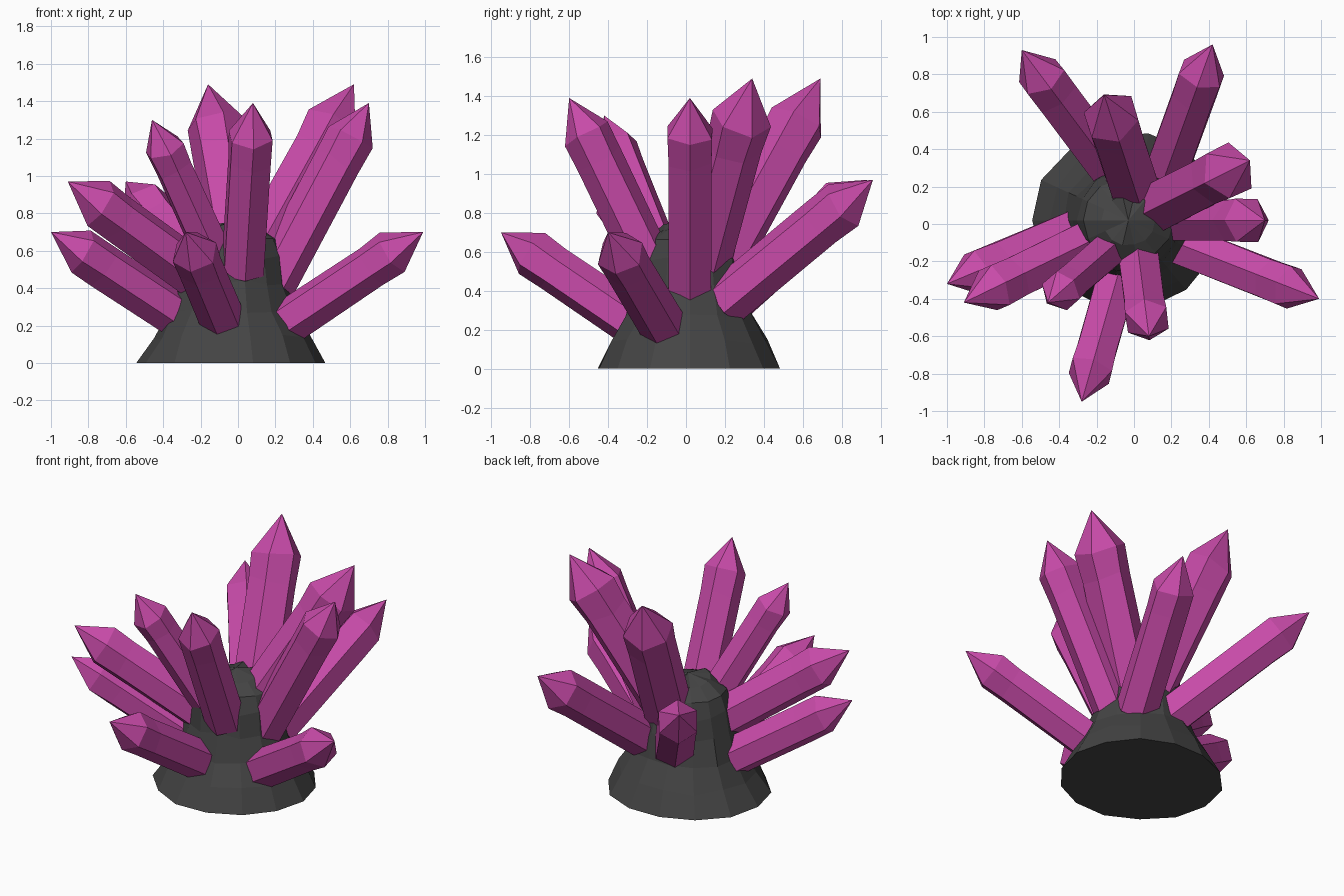
import bpy, bmesh, math, random
from mathutils import Vector

random.seed(4)
cube = bpy.data.objects.get("Cube")
if cube:
    bpy.data.objects.remove(cube)


def material(name, color):
    mat = bpy.data.materials.new(name)
    mat.use_nodes = True
    mat.diffuse_color = color
    bsdf = next(n for n in mat.node_tree.nodes if n.type == 'BSDF_PRINCIPLED')
    bsdf.inputs["Base Color"].default_value = color
    bsdf.inputs["Roughness"].default_value = 0.8
    return mat


def loft(name, rings, apex, mat):
    """Flat shaded skin through rings of points, closed by a floor and an apex."""
    bm = bmesh.new()
    loops = [[bm.verts.new(p) for p in ring] for ring in rings]
    n = len(loops[0])
    top = bm.verts.new(apex)
    bm.faces.new(loops[0])
    for low, high in zip(loops, loops[1:]):
        for i in range(n):
            j = (i + 1) % n
            bm.faces.new((low[i], low[j], high[j], high[i]))
    for i in range(n):
        bm.faces.new((loops[-1][i], loops[-1][(i + 1) % n], top))
    bmesh.ops.recalc_face_normals(bm, faces=bm.faces)
    mesh = bpy.data.meshes.new(name)
    bm.to_mesh(mesh)
    bm.free()
    mesh.materials.append(mat)
    obj = bpy.data.objects.new(name, mesh)
    bpy.context.collection.objects.link(obj)
    return obj


def crystal(name, base, tip, radius, mat):
    """Six sided prism with a corner facing up and a pointed end."""
    base, tip = Vector(base), Vector(tip)
    axis = (tip - base).normalized()
    side = axis.cross(Vector((0, 0, 1))).normalized()
    up = side.cross(axis)
    root = base - axis * 0.1
    shoulder = tip - axis * radius * 1.6
    notch = shoulder - axis * radius * 1.1

    def ring(center, scale, wobble):
        points = []
        for k in range(6):
            a = k * math.pi / 3
            r = radius * (scale + random.uniform(-wobble, wobble))
            slide = axis * random.uniform(-wobble, wobble) * radius * 3
            points.append(center + slide + (up * math.cos(a) + side * math.sin(a)) * r)
        return points

    rings = [ring(root, 0.97, 0), ring(notch, 0.96, 0.04), ring(shoulder, 1.0, 0.03)]
    return loft(name, rings, tip, mat)


stone = material("dark_stone", (0.058, 0.058, 0.058, 1))
magenta = material("magenta_crystal", (0.57, 0.068, 0.39, 1))

# Rock mound: flared foot, narrow neck, rounded top
profile = [(0.505, 0), (0.42, 0.14), (0.345, 0.28), (0.3, 0.43),
           (0.28, 0.56), (0.235, 0.66), (0.14, 0.73)]
sides = 14
rock_rings = []
for radius, z in profile:
    ring = []
    for k in range(sides):
        a = 2 * math.pi * k / sides
        r = radius * random.uniform(0.97, 1.03)
        lift = random.uniform(-0.015, 0.015) if z else 0
        ring.append((-0.03 + r * math.cos(a), 0.02 + 0.96 * r * math.sin(a), z + lift))
    rock_rings.append(ring)
loft("rock_mound", rock_rings, (-0.03, 0.02, 0.755), stone)

# Crystals: name, root centre, tip, radius
crystals = [
    ("low_left", (0.30, -0.13, 0.24), (0.99, -0.40, 0.70), 0.127),
    ("low_front", (-0.10, -0.32, 0.27), (-0.28, -0.95, 0.70), 0.127),
    ("low_right", (-0.33, -0.04, 0.26), (-1.0, -0.32, 0.70), 0.127),
    ("middle_right", (-0.25, -0.10, 0.49), (-0.91, -0.42, 0.97), 0.135),
    ("middle_back_right", (-0.12, 0.29, 0.40), (-0.60, 0.93, 0.97), 0.135),
    ("middle_back_left", (0.17, 0.27, 0.40), (0.42, 0.96, 0.97), 0.135),
    ("high_left", (0.21, 0.02, 0.47), (0.70, 0.02, 1.39), 0.13),
    ("high_front", (0.03, -0.21, 0.58), (0.08, -0.60, 1.39), 0.127),
    ("high_front_right", (-0.15, -0.15, 0.62), (-0.46, -0.42, 1.30), 0.112),
    ("tall_left", (0.10, 0.08, 0.55), (0.62, 0.34, 1.49), 0.155),
    ("tall_back", (0.01, 0.17, 0.55), (-0.16, 0.69, 1.49), 0.155),
]
for name, root, tip, radius in crystals:
    crystal("crystal_" + name, root, tip, radius, magenta)
